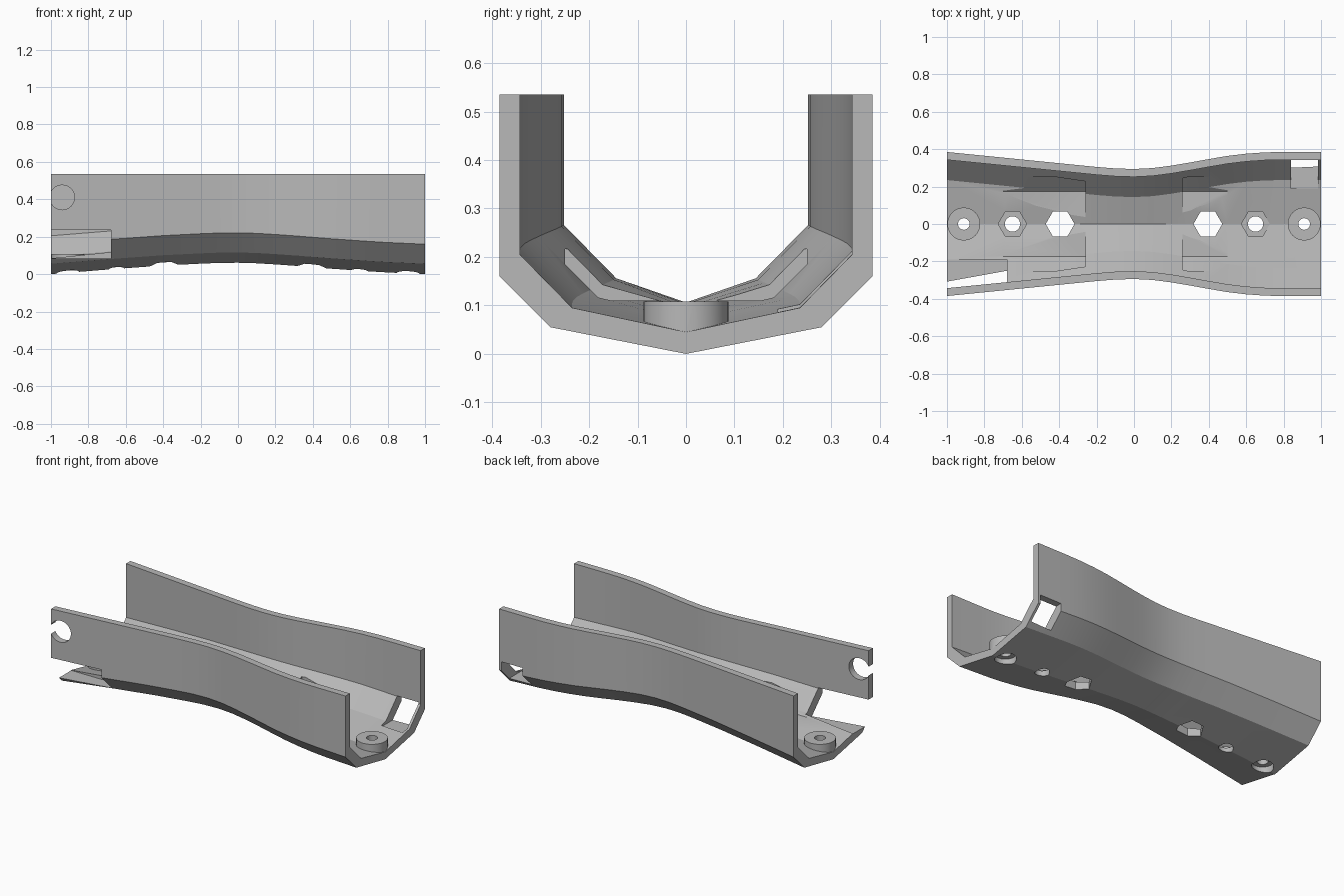
import bpy, bmesh, math
from mathutils import Matrix

if "Cube" in bpy.data.objects:
    bpy.data.objects.remove(bpy.data.objects["Cube"], do_unlink=True)

grey = bpy.data.materials.new("plain grey")
grey.use_nodes = True
grey.diffuse_color = (0.48, 0.48, 0.48, 1)
grey.node_tree.nodes["Principled BSDF"].inputs["Base Color"].default_value = (0.48, 0.48, 0.48, 1)


def add_object(name, bm):
    bmesh.ops.recalc_face_normals(bm, faces=bm.faces[:])
    mesh = bpy.data.meshes.new(name)
    bm.to_mesh(mesh)
    bm.free()
    mesh.materials.append(grey)
    obj = bpy.data.objects.new(name, mesh)
    bpy.context.collection.objects.link(obj)
    return obj


def loft(name, sections):
    """Skin a row of equal closed loops and cap both ends."""
    bm = bmesh.new()
    rings = [[bm.verts.new(p) for p in s] for s in sections]
    n = len(rings[0])
    for a, b in zip(rings, rings[1:]):
        for i in range(n):
            j = (i + 1) % n
            bm.faces.new((a[i], a[j], b[j], b[i]))
    bm.faces.new(rings[0])
    bm.faces.new(rings[-1])
    return add_object(name, bm)


def prism(name, x, z0, z1, r, sides=32):
    bm = bmesh.new()
    place = Matrix.Translation((x, 0, (z0 + z1) / 2)) @ Matrix.Rotation(math.pi / 2, 4, "Z")
    bmesh.ops.create_cone(bm, cap_ends=True, segments=sides, radius1=r, radius2=r,
                          depth=z1 - z0, matrix=place)
    return add_object(name, bm)


def box(name, lo, hi):
    return loft(name, [[(x, lo[1], lo[2]), (x, hi[1], lo[2]), (x, hi[1], hi[2]), (x, lo[1], hi[2])]
                       for x in (lo[0], hi[0])])


def section(x, pinch, lift):
    """Cross-section of the waisted channel: outside loop, then back along the inside."""
    outer = [(0.385, 0.535), (0.385, 0.16), (0.28, 0.055), (0, 0)]
    inner = [(0.343, 0.535), (0.343, 0.205), (0.235, 0.095), (0, 0.045)]

    def shift(p):
        y, z = p
        return (y - pinch if y else 0, z if z > 0.5 else z + lift)

    outer = [shift(p) for p in outer]
    inner = [shift(p) for p in inner]
    loop = outer + [(-y, z) for y, z in outer[-2::-1]]
    loop += [(-y, z) for y, z in inner] + inner[-2::-1]
    return [(x, y, z) for y, z in loop]


# Channel body: x, inward pinch, floor lift
stations = [(-1, 0, 0), (-0.68, 0.032, 0.026), (-0.4, 0.06, 0.046), (-0.2, 0.08, 0.056),
            (-0.1, 0.088, 0.06), (0, 0.091, 0.061), (0.1, 0.086, 0.058), (0.2, 0.073, 0.052),
            (0.3, 0.056, 0.045), (0.4, 0.038, 0.037), (0.5, 0.021, 0.029), (0.6, 0.009, 0.022),
            (0.7, 0.002, 0.015), (0.8, 0, 0.009), (1, 0, 0)]
body = loft("channel_body", [section(*s) for s in stations])


def apply_boolean(tool, operation):
    tool.hide_render = True
    mod = body.modifiers.new("cut", "BOOLEAN")
    mod.operation = operation
    mod.solver = "EXACT"
    mod.object = tool
    bpy.context.view_layer.objects.active = body
    bpy.ops.object.modifier_apply(modifier=mod.name)
    bpy.data.objects.remove(tool, do_unlink=True)


# Straight-sided pockets on either side of the raised saddle
half = [(0.175, 0.11), (0.25, 0.185), (0.25, 0.216)]
outline = half + [(-y, z) for y, z in reversed(half)]
for ends in ((-0.7, -0.26), (0.26, 0.5)):
    apply_boolean(loft("pocket_cutter", [[(x, y, z) for y, z in outline] for x in ends]), "DIFFERENCE")

# Mounting bosses and the row of holes along the keel
for side in (-1, 1):
    apply_boolean(prism("boss", side * 0.91, 0.033, 0.108, 0.088), "UNION")
    apply_boolean(prism("screw_hole", side * 0.91, -0.1, 0.3, 0.031), "DIFFERENCE")
    apply_boolean(prism("counterbore", side * 0.91, -0.1, 0.045, 0.06), "DIFFERENCE")
    apply_boolean(prism("nut_pocket", side * 0.65, 0.058, 0.3, 0.076, 6), "DIFFERENCE")
    apply_boolean(prism("bolt_hole", side * 0.65, -0.1, 0.3, 0.041), "DIFFERENCE")
    apply_boolean(prism("hex_hole", side * 0.395, -0.1, 0.4, 0.077, 6), "DIFFERENCE")

# Side openings at opposite corners
apply_boolean(box("front_opening", (-1.1, -0.5, 0.083), (-0.68, -0.19, 0.235)), "DIFFERENCE")
apply_boolean(box("rear_opening", (0.84, 0.19, 0.083), (0.985, 0.5, 0.215)), "DIFFERENCE")

# Round notch in the end of the front wall
ring = [(0.066 * math.cos(t * math.tau / 32) - 0.94, 0.066 * math.sin(t * math.tau / 32) + 0.41)
        for t in range(32)]
apply_boolean(loft("round_notch", [[(x, y, z) for x, z in ring] for y in (-0.5, -0.2)]), "DIFFERENCE")

# Smooth along the length, crisp along the chines
bpy.ops.object.select_all(action="DESELECT")
body.select_set(True)
bpy.context.view_layer.objects.active = body
bpy.ops.object.shade_smooth_by_angle(angle=math.radians(15))
